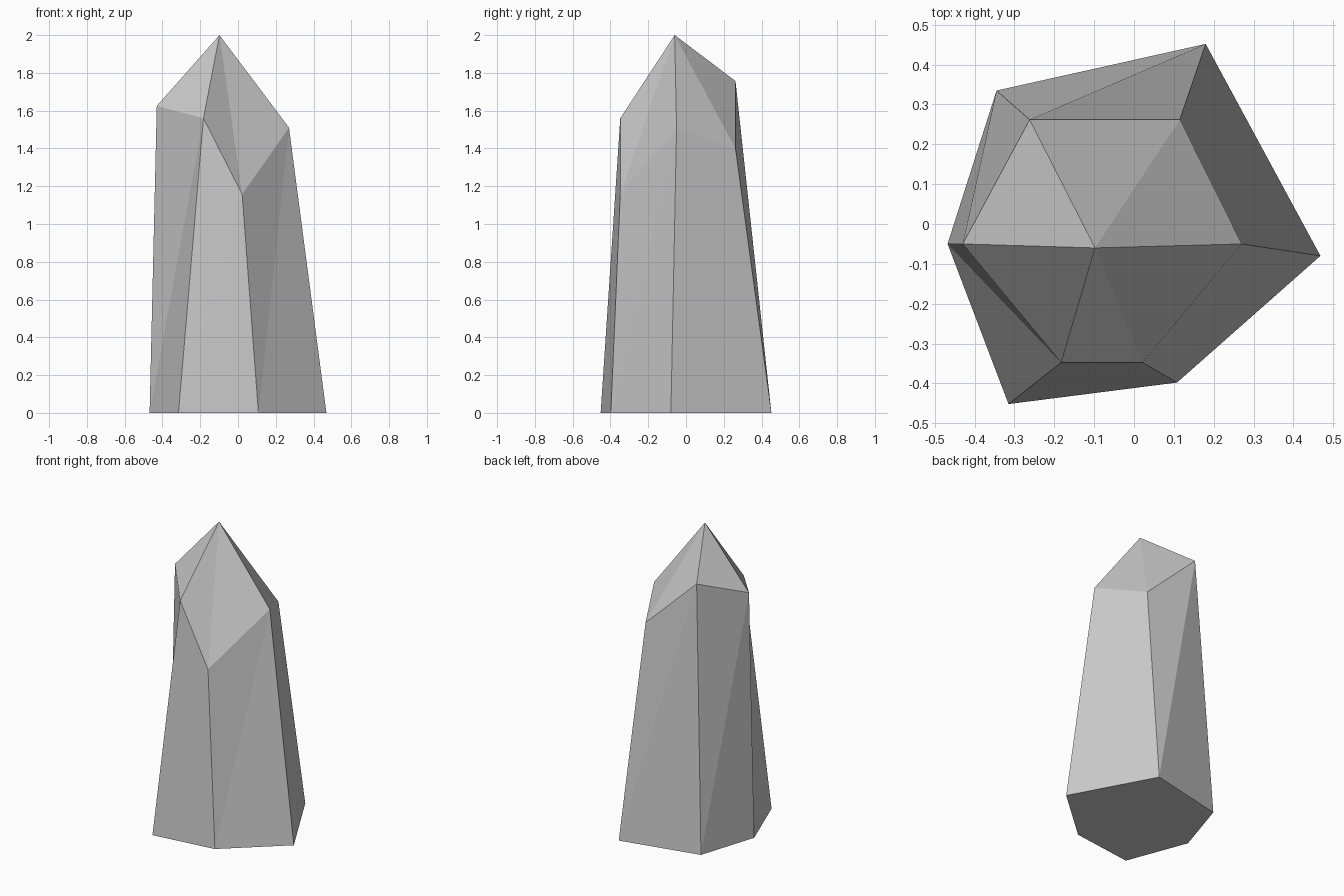
import bpy
import bmesh

if "Cube" in bpy.data.objects:
    bpy.data.objects.remove(bpy.data.objects["Cube"])

# Irregular six-sided outlines: base ring and shoulder ring, counter-clockwise
base = [(0.468, -0.08), (0.18, 0.452), (-0.345, 0.335),
        (-0.468, -0.05), (-0.315, -0.452), (0.108, -0.398)]
shoulder = [(0.27, -0.05, 1.51), (0.115, 0.262, 1.40), (-0.262, 0.262, 1.757),
            (-0.43, -0.05, 1.625), (-0.183, -0.348, 1.56), (0.022, -0.348, 1.157)]
tip = (-0.098, -0.06, 2.0)

bm = bmesh.new()
low = [bm.verts.new((x, y, 0)) for x, y in base]
high = [bm.verts.new(p) for p in shoulder]
apex = bm.verts.new(tip)

# Flat underside
bm.faces.new(low[::-1])

# Tapered sides and pointed cap facets
for i in range(6):
    j = (i + 1) % 6
    bm.faces.new((low[i], low[j], high[j]))
    bm.faces.new((low[i], high[j], high[i]))
    bm.faces.new((high[i], high[j], apex))

bmesh.ops.recalc_face_normals(bm, faces=bm.faces)
mesh = bpy.data.meshes.new("crystal")
bm.to_mesh(mesh)
bm.free()
bpy.context.collection.objects.link(bpy.data.objects.new("crystal", mesh))
